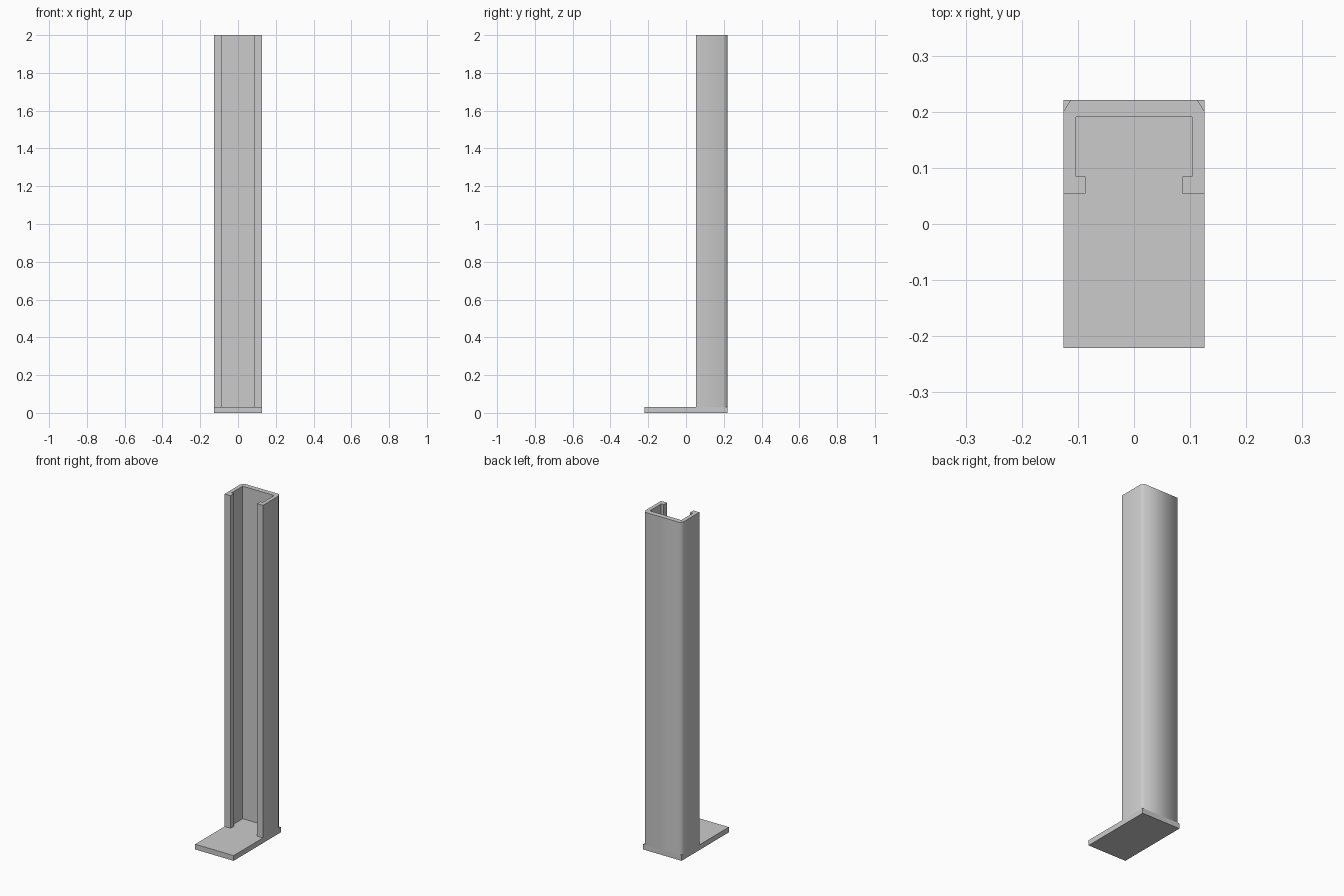
import bpy, bmesh
from math import radians

if "Cube" in bpy.data.objects:
    bpy.data.objects.remove(bpy.data.objects["Cube"])


def extrude_profile(name, points, z0, z1):
    """Solid prism from a counter-clockwise xy outline."""
    bm = bmesh.new()
    face = bm.faces.new([bm.verts.new((x, y, z0)) for x, y in points])
    top = bmesh.ops.extrude_face_region(bm, geom=[face])["geom"]
    verts = [v for v in top if isinstance(v, bmesh.types.BMVert)]
    bmesh.ops.translate(bm, verts=verts, vec=(0, 0, z1 - z0))
    bmesh.ops.recalc_face_normals(bm, faces=bm.faces)
    mesh = bpy.data.meshes.new(name)
    bm.to_mesh(mesh)
    bm.free()
    obj = bpy.data.objects.new(name, mesh)
    bpy.context.collection.objects.link(obj)
    return obj


W, D, BASE = 0.126, 0.221, 0.031

# Flat foot plate
extrude_profile("base_plate", [(-W, -D), (W, -D), (W, D), (-W, D)], 0, BASE)

# Open channel column: right half of the section, inside to outside, then mirrored
half = [(0.103, 0.191), (0.103, 0.085), (0.0865, 0.085), (0.0865, 0.054),
        (W, 0.054), (W, 0.200), (0.113, D)]
section = half + [(-x, y) for x, y in reversed(half)]
column = extrude_profile("channel_column", section, BASE, 2.0)

# Soft shading across the chamfered rear corners, sharp elsewhere
bpy.context.view_layer.objects.active = column
column.select_set(True)
bpy.ops.object.shade_smooth_by_angle(angle=radians(62))
